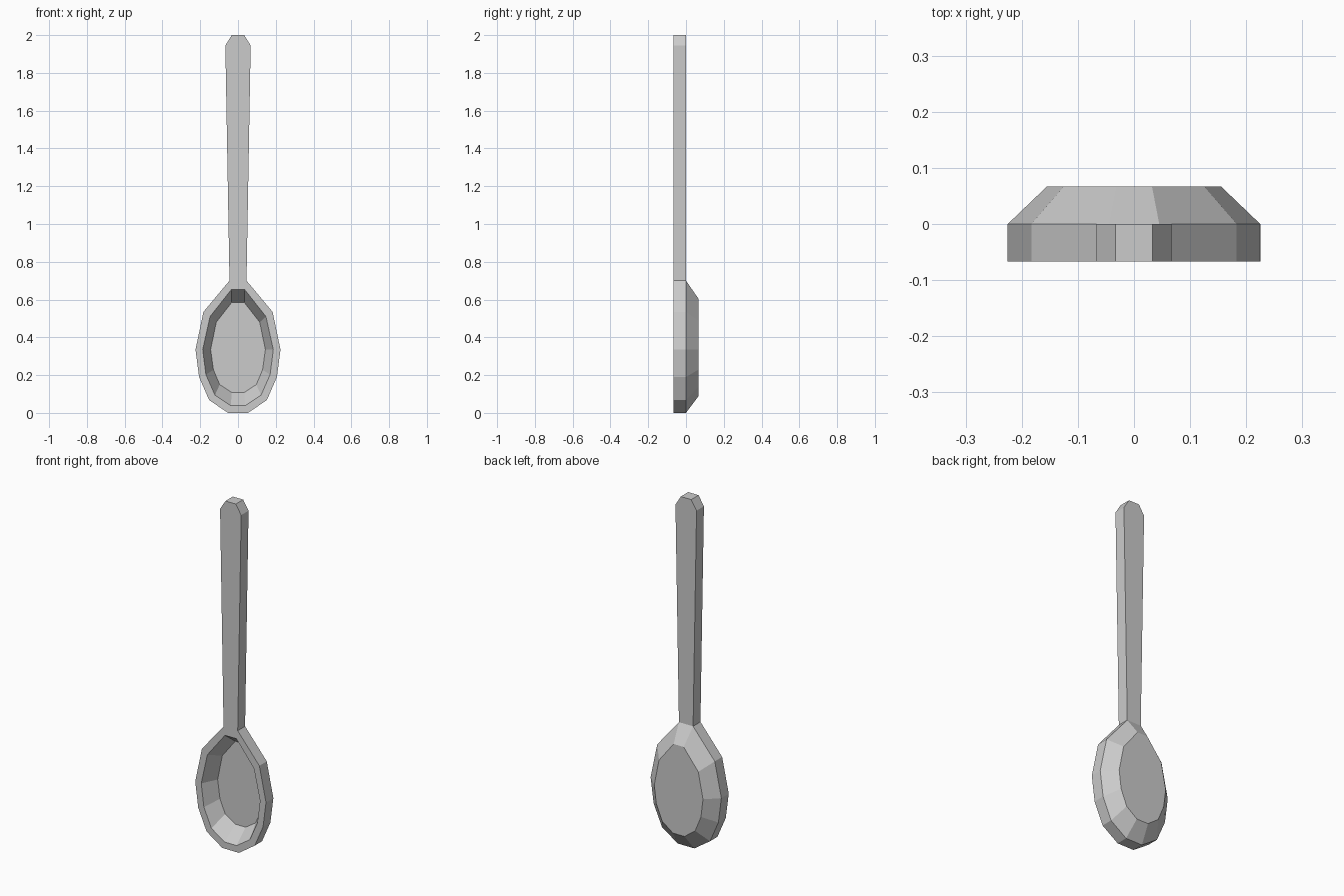
import bpy
import bmesh

cube = bpy.data.objects.get("Cube")
if cube:
    bpy.data.objects.remove(cube)

FRONT, MID, BACK, FLOOR = -0.067, 0.0, 0.067, 0.022

# Half outlines (x, z), from the tip of the bowl up to the neck
OUTER = [(0.053, 0), (0.153, 0.068), (0.206, 0.19), (0.225, 0.335), (0.183, 0.535), (0.045, 0.7)]
LIP = [(0.038, 0.038), (0.122, 0.094), (0.17, 0.203), (0.187, 0.335), (0.148, 0.51), (0.036, 0.652)]
BASIN = [(0.033, 0.108), (0.097, 0.15), (0.13, 0.228), (0.145, 0.335), (0.115, 0.48), (0.033, 0.585)]
UNDER = [(0.037, 0.09), (0.105, 0.14), (0.142, 0.23), (0.155, 0.335), (0.125, 0.485), (0.032, 0.603)]
HANDLE = [(0.067, 1.945), (0.033, 2.0)]

bm = bmesh.new()


def ring(half, y):
    """Mirror a half outline into a closed loop of vertices."""
    points = half + [(-x, z) for x, z in reversed(half)]
    return [bm.verts.new((x, y, z)) for x, z in points]


def bridge(a, b, skip=None):
    n = len(a)
    for i in range(n):
        if i != skip:
            j = (i + 1) % n
            bm.faces.new((a[i], a[j], b[j], b[i]))


# Bowl: basin, lip, rim, side wall and underside
basin = ring(BASIN, FLOOR)
lip = ring(LIP, FRONT)
rim = ring(OUTER, FRONT)
side = ring(OUTER, MID)
under = ring(UNDER, BACK)
neck = len(OUTER) - 1
bm.faces.new(basin)
bridge(basin, lip)
bridge(lip, rim)
bridge(rim, side, skip=neck)
bridge(side, under)
bm.faces.new(under)

# Handle: flat bar growing from the open neck
front = [rim[neck], *ring(HANDLE, FRONT), rim[neck + 1]]
back = [side[neck], *ring(HANDLE, MID), side[neck + 1]]
bm.faces.new(front)
bm.faces.new(back)
bridge(front, back, skip=len(front) - 1)

bmesh.ops.recalc_face_normals(bm, faces=bm.faces)
mesh = bpy.data.meshes.new("spoon")
bm.to_mesh(mesh)
bm.free()

# Plain grey metal
metal = bpy.data.materials.new("light_grey")
metal.use_nodes = True
colour = (0.6, 0.6, 0.6, 1)
metal.diffuse_color = colour
metal.node_tree.nodes["Principled BSDF"].inputs["Base Color"].default_value = colour
mesh.materials.append(metal)

spoon = bpy.data.objects.new("spoon", mesh)
bpy.context.collection.objects.link(spoon)
